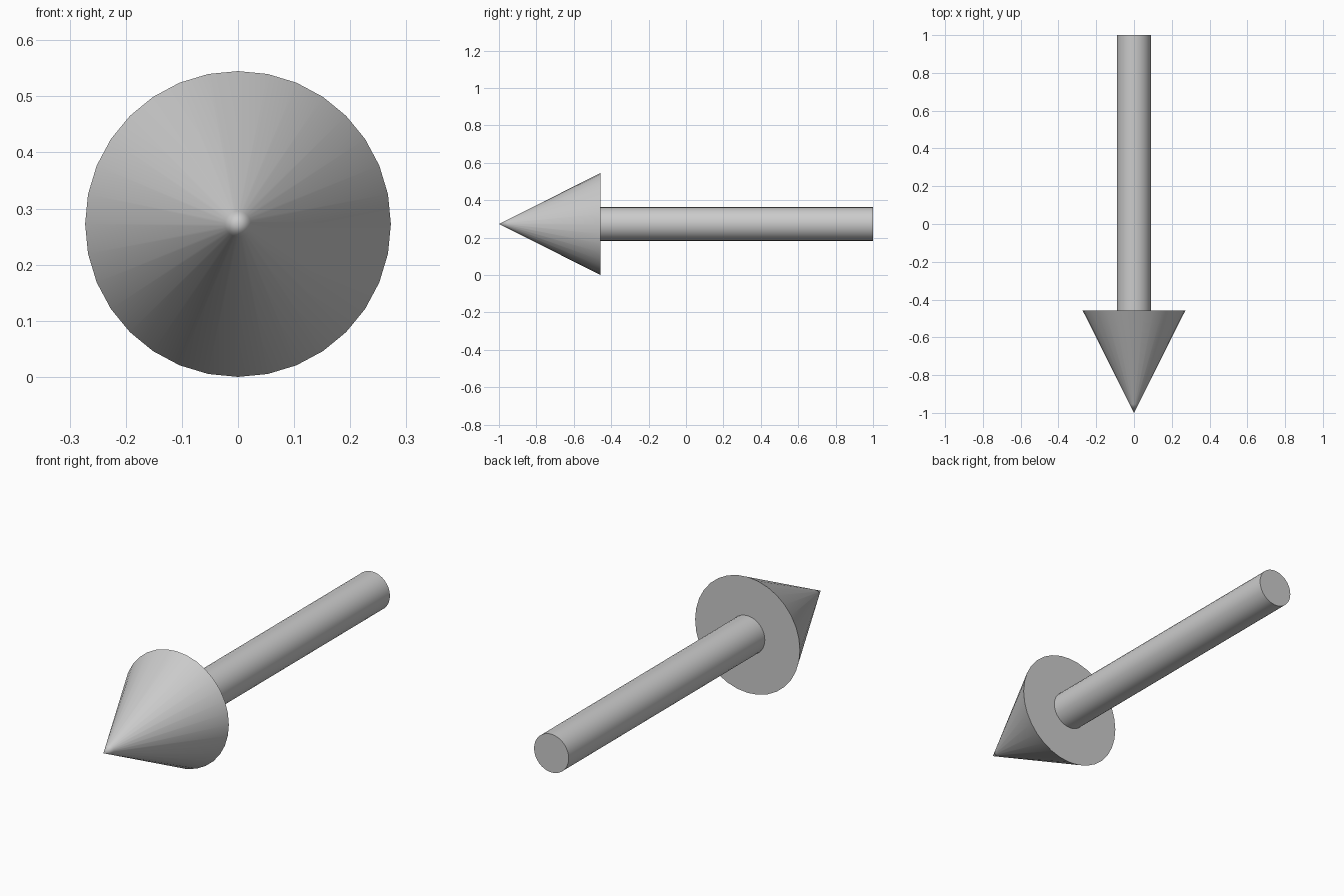
import bpy, bmesh, math

if "Cube" in bpy.data.objects:
    bpy.data.objects.remove(bpy.data.objects["Cube"])

SIDES = 32
AXIS_Z = 0.2725


def lathe(name, profile):
    """Revolve (radius, y) points around the arrow's long axis; radius 0 is a pole."""
    bm = bmesh.new()
    rings = []
    for r, y in profile:
        n = 1 if r == 0 else SIDES
        rings.append([bm.verts.new((r * math.sin(2 * math.pi * i / SIDES), y,
                                    r * math.cos(2 * math.pi * i / SIDES)))
                      for i in range(n)])
    for a, b in zip(rings, rings[1:]):
        for i in range(SIDES):
            j = (i + 1) % SIDES
            quad = [a[i % len(a)], a[j % len(a)], b[j % len(b)], b[i % len(b)]]
            bm.faces.new(list(dict.fromkeys(quad)))
    # flat cap on the last ring
    bm.faces.new(rings[-1])
    bmesh.ops.recalc_face_normals(bm, faces=bm.faces)
    mesh = bpy.data.meshes.new(name)
    bm.to_mesh(mesh)
    bm.free()
    obj = bpy.data.objects.new(name, mesh)
    bpy.context.collection.objects.link(obj)
    obj.location.z = AXIS_Z
    bpy.ops.object.select_all(action='DESELECT')
    obj.select_set(True)
    bpy.context.view_layer.objects.active = obj
    bpy.ops.object.shade_smooth_by_angle(angle=math.radians(40))
    return obj


# Pointed head, with a small ring of edges just behind the tip
lathe("arrow_head", [(0, -1.0), (0.023, -0.954), (0.2725, -0.457)])

# Straight round shaft, closed at both ends
lathe("arrow_shaft", [(0, -0.457), (0.09, -0.457), (0.09, 1.0)])
